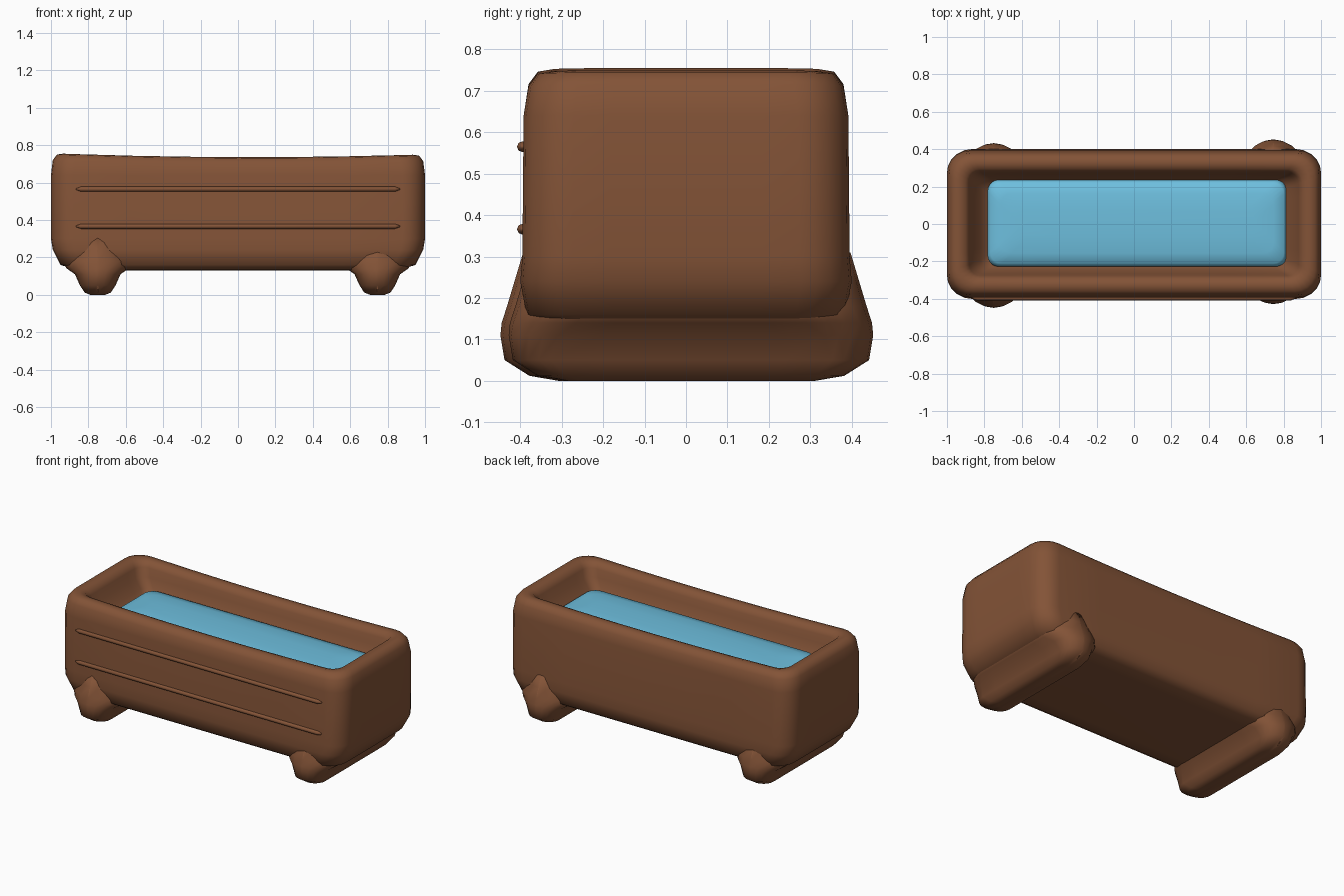
import bpy
import bmesh
from math import sin, cos, pi

cube = bpy.data.objects.get("Cube")
if cube:
    bpy.data.objects.remove(cube)


def material(name, colour):
    mat = bpy.data.materials.new(name)
    mat.use_nodes = True
    mat.diffuse_color = colour
    mat.node_tree.nodes["Principled BSDF"].inputs["Base Color"].default_value = colour
    return mat


wood = material("brown wood", (0.228, 0.087, 0.038, 1))
blue = material("water blue", (0.155, 0.52, 0.73, 1))


def rounded_rectangle(hx, hy, r, steps=5, splits=6):
    """Corner arcs of a rounded rectangle with evenly split sides."""
    corners = []
    for k, (sx, sy) in enumerate(((1, 1), (-1, 1), (-1, -1), (1, -1))):
        angles = [(k + i / steps) * pi / 2 for i in range(steps + 1)]
        corners.append([(sx * (hx - r) + r * cos(a), sy * (hy - r) + r * sin(a))
                        for a in angles])
    points = []
    for k, arc in enumerate(corners):
        (x0, y0), (x1, y1) = arc[-1], corners[(k + 1) % 4][0]
        points += arc
        points += [(x0 + (x1 - x0) * i / splits, y0 + (y1 - y0) * i / splits)
                   for i in range(1, splits)]
    return points


def loft(name, rings, mat, centre=(0, 0), lift=None):
    """Skin a stack of rounded rectangles (z, half x, half y, radius)."""
    bm = bmesh.new()
    loops = []
    for z, hx, hy, r in rings:
        loops.append([
            bm.verts.new((x + centre[0], y + centre[1], z + (lift(x, z) if lift else 0)))
            for x, y in rounded_rectangle(hx, hy, r)])
    bridge(bm, loops)
    return finish(name, bm, mat)


def bridge(bm, loops):
    """Join successive loops with quads and cap both ends."""
    for low, high in zip(loops, loops[1:]):
        for i in range(len(low)):
            j = (i + 1) % len(low)
            bm.faces.new((low[i], low[j], high[j], high[i]))
    bm.faces.new(loops[0][::-1])
    bm.faces.new(loops[-1])
    bmesh.ops.recalc_face_normals(bm, faces=bm.faces)


def finish(name, bm, mat):
    mesh = bpy.data.meshes.new(name)
    bm.to_mesh(mesh)
    bm.free()
    mesh.materials.append(mat)
    for face in mesh.polygons:
        face.use_smooth = True
    obj = bpy.data.objects.new(name, mesh)
    bpy.context.collection.objects.link(obj)
    return obj


# Hollow trough: underside, outer wall, sagging rounded rim, inner wall, floor
loft("trough_body", [
    (0.13, 0.78, 0.26, 0.08),
    (0.132, 0.86, 0.34, 0.10),
    (0.16, 0.95, 0.385, 0.12),
    (0.24, 0.99, 0.40, 0.12),
    (0.30, 1.00, 0.395, 0.12),
    (0.64, 1.00, 0.392, 0.12),
    (0.70, 0.990, 0.380, 0.12),
    (0.73, 0.968, 0.358, 0.11),
    (0.736, 0.935, 0.325, 0.09),
    (0.728, 0.90, 0.295, 0.07),
    (0.70, 0.88, 0.277, 0.06),
    (0.66, 0.865, 0.267, 0.06),
    (0.61, 0.82, 0.245, 0.05),
    (0.55, 0.78, 0.21, 0.05),
    (0.53, 0.60, 0.12, 0.05),
], wood, lift=lambda x, z: 0.018 * x * x - 0.003 * x if z > 0.69 else 0)

# Water with a gently domed surface
loft("water", [
    (0.54, 0.79, 0.225, 0.06),
    (0.595, 0.80, 0.232, 0.06),
    (0.615, 0.785, 0.215, 0.06),
    (0.627, 0.73, 0.16, 0.06),
    (0.633, 0.64, 0.07, 0.05),
], blue, centre=(0.017, 0.004))

# Cross feet with bulging ends, flaring into the underside of each end
for side, x, y in (("left", 0.745, 0.012), ("right", -0.75, -0.008)):
    loft(side + "_foot", [
        (0.0, 0.04, 0.30, 0.04),
        (0.012, 0.07, 0.37, 0.07),
        (0.05, 0.095, 0.43, 0.09),
        (0.11, 0.122, 0.44, 0.12),
        (0.14, 0.165, 0.437, 0.16),
        (0.18, 0.195, 0.424, 0.19),
        (0.24, 0.15, 0.406, 0.15),
        (0.31, 0.08, 0.385, 0.08),
    ], wood, centre=(x, y))

# Two slim ridges with tapered ends along the front
for name, height in (("lower_ridge", 0.366), ("upper_ridge", 0.565)):
    bm = bmesh.new()
    loops = [[bm.verts.new((x, -0.395 + radius * cos(i * pi / 4),
                            height + radius * sin(i * pi / 4))) for i in range(8)]
             for x, radius in ((-0.865, 0.004), (-0.84, 0.013), (0.84, 0.013), (0.865, 0.004))]
    bridge(bm, loops)
    finish(name, bm, wood)
